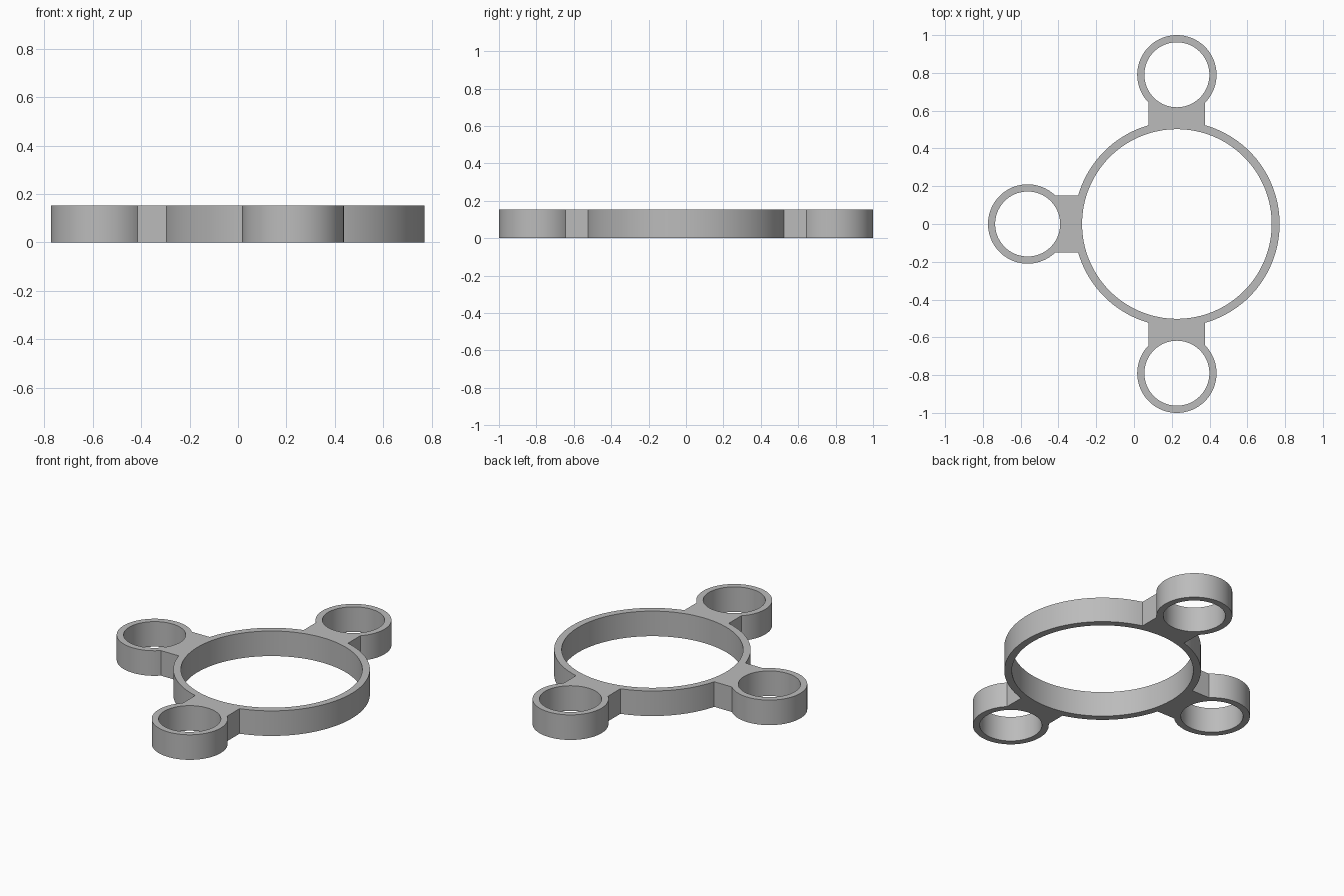
import bpy, bmesh
from math import sin, cos, pi, asin, radians
from mathutils import Matrix, Vector

cube = bpy.data.objects.get("Cube")
if cube:
    bpy.data.objects.remove(cube, do_unlink=True)

HEIGHT = 0.153
CENTRE = Vector((0.227, 0, 0))
BIG_OUT, BIG_IN = 0.544, 0.502
SMALL_OUT, SMALL_IN = 0.21, 0.172
REACH = 0.79          # main centre to small ring centre
HALF_WIDTH = 0.15     # half the bridge width

grey = bpy.data.materials.new("plain grey")
grey.use_nodes = True
colour = (0.5, 0.5, 0.5, 1)
grey.diffuse_color = colour
grey.node_tree.nodes["Principled BSDF"].inputs["Base Color"].default_value = colour


def finish(name, bm, matrix):
    bmesh.ops.recalc_face_normals(bm, faces=bm.faces)
    mesh = bpy.data.meshes.new(name)
    bm.to_mesh(mesh)
    bm.free()
    mesh.materials.append(grey)
    obj = bpy.data.objects.new(name, mesh)
    bpy.context.collection.objects.link(obj)
    obj.matrix_world = matrix
    bpy.ops.object.select_all(action='DESELECT')
    obj.select_set(True)
    bpy.context.view_layer.objects.active = obj
    bpy.ops.object.shade_smooth_by_angle(angle=radians(30))


def ring(name, outer, inner, matrix, sides=96):
    """Flat-topped tube made from four loops of vertices."""
    bm = bmesh.new()
    section = ((outer, 0), (outer, HEIGHT), (inner, HEIGHT), (inner, 0))
    loops = [[bm.verts.new((r * cos(2 * pi * i / sides), r * sin(2 * pi * i / sides), z))
              for i in range(sides)] for r, z in section]
    for k, loop in enumerate(loops):
        after = loops[(k + 1) % 4]
        for i in range(sides):
            j = (i + 1) % sides
            bm.faces.new((loop[i], loop[j], after[j], after[i]))
    finish(name, bm, matrix)


def bridge(name, matrix, steps=12):
    """Block with curved ends that sink into both ring walls."""
    bm = bmesh.new()
    big, small = (BIG_OUT + BIG_IN) / 2, (SMALL_OUT + SMALL_IN) / 2
    a, b = asin(HALF_WIDTH / big), asin(HALF_WIDTH / small)
    rows = []
    for i in range(steps + 1):
        t = 2 * i / steps - 1
        near = (big * cos(a * t), big * sin(a * t))
        far = (REACH - small * cos(b * t), small * sin(b * t))
        rows.append([bm.verts.new((*p, z)) for p, z in
                     ((near, 0), (far, 0), (far, HEIGHT), (near, HEIGHT))])
    for r, s in zip(rows, rows[1:]):
        for k in range(4):
            j = (k + 1) % 4
            bm.faces.new((r[k], r[j], s[j], s[k]))
    bm.faces.new(rows[0])
    bm.faces.new(rows[-1])
    finish(name, bm, matrix)


# Main ring
base = Matrix.Translation(CENTRE)
ring("main_ring", BIG_OUT, BIG_IN, base, 128)

# Three small rings, each joined by a bridge
for side, angle in (("back", 90), ("right", 180), ("front", 270)):
    turn = base @ Matrix.Rotation(radians(angle), 4, 'Z')
    ring(side + "_small_ring", SMALL_OUT, SMALL_IN, turn @ Matrix.Translation((REACH, 0, 0)))
    bridge(side + "_bridge", turn)
